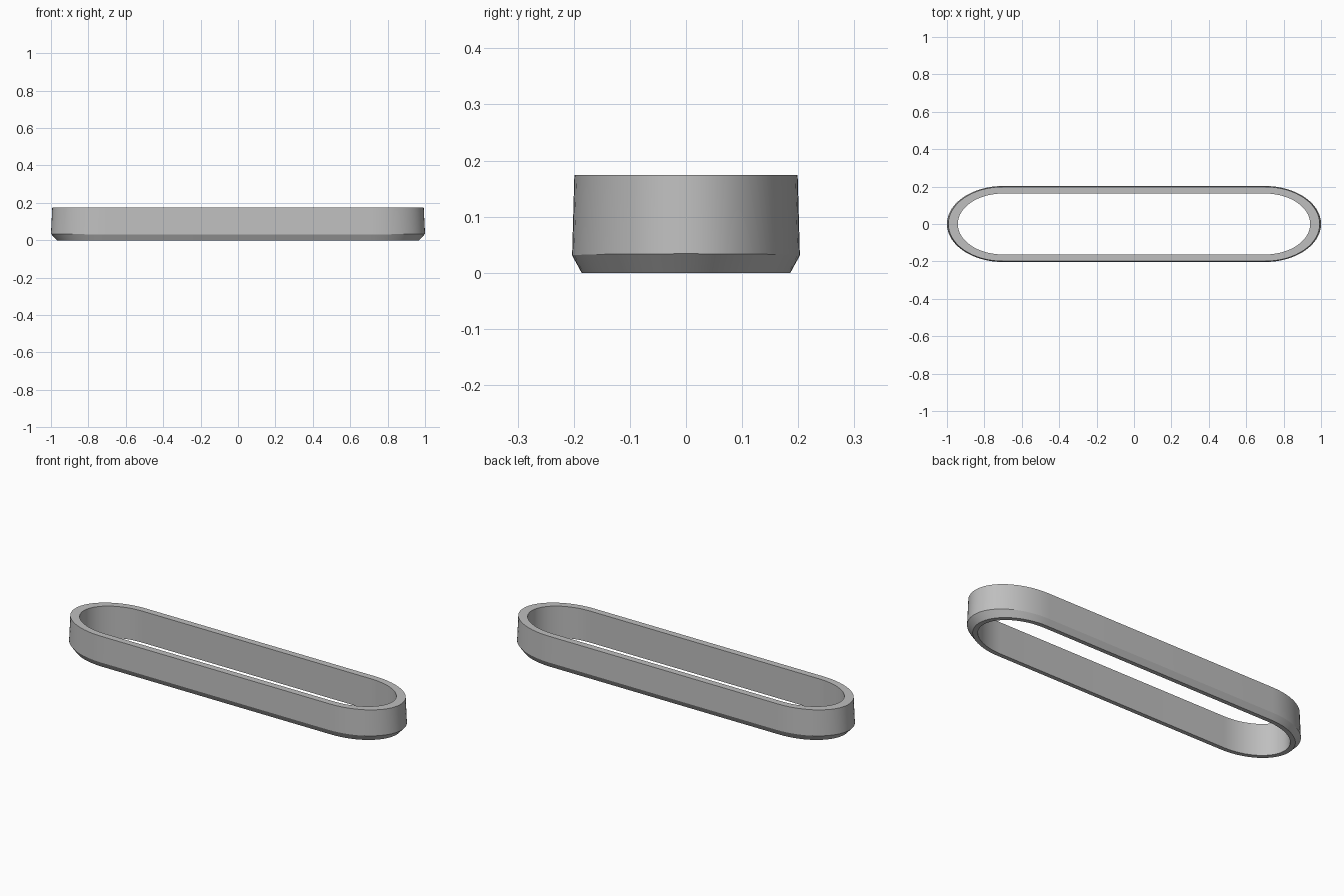
import bpy, bmesh, math

if "Cube" in bpy.data.objects:
    bpy.data.objects.remove(bpy.data.objects["Cube"])

STRAIGHT = 0.70   # half length of the straight sides
STEPS = 32        # segments in each half-round end

grey = bpy.data.materials.new("grey")
grey.diffuse_color = (0.52, 0.52, 0.52, 1)
grey.use_nodes = True
grey.node_tree.nodes["Principled BSDF"].inputs["Base Color"].default_value = grey.diffuse_color


def loop(bm, half_x, half_y, z_side, z_end):
    """Closed outline with straight sides and elliptical ends."""
    verts = []
    for side in (1, -1):
        for i in range(STEPS + 1):
            a = -math.pi / 2 + math.pi * i / STEPS
            c = math.cos(a)
            x = side * (STRAIGHT + (half_x - STRAIGHT) * c)
            y = side * half_y * math.sin(a)
            verts.append(bm.verts.new((x, y, z_side + (z_end - z_side) * c)))
    return verts


# Wall section: half length, half width, height at the sides, height at the ends
section = [
    (0.968, 0.186, 0.0, 0.0),       # chamfer foot
    (1.0, 0.203, 0.031, 0.034),     # widest edge
    (0.993, 0.199, 0.174, 0.174),   # outer rim
    (0.942, 0.163, 0.174, 0.174),   # inner rim
    (0.942, 0.163, 0.0, 0.0),       # inner foot
]

# Closed band: bridge each outline to the next
bm = bmesh.new()
loops = [loop(bm, *s) for s in section]
for k, low in enumerate(loops):
    high = loops[(k + 1) % len(loops)]
    n = len(low)
    for i in range(n):
        j = (i + 1) % n
        bm.faces.new((low[i], low[j], high[j], high[i]))
bmesh.ops.recalc_face_normals(bm, faces=bm.faces)

mesh = bpy.data.meshes.new("oval_band")
bm.to_mesh(mesh)
bm.free()
mesh.materials.append(grey)
band = bpy.data.objects.new("oval_band", mesh)
bpy.context.collection.objects.link(band)

# Smooth walls with crisp rims
bpy.context.view_layer.objects.active = band
band.select_set(True)
bpy.ops.object.shade_smooth_by_angle(angle=math.radians(25))
